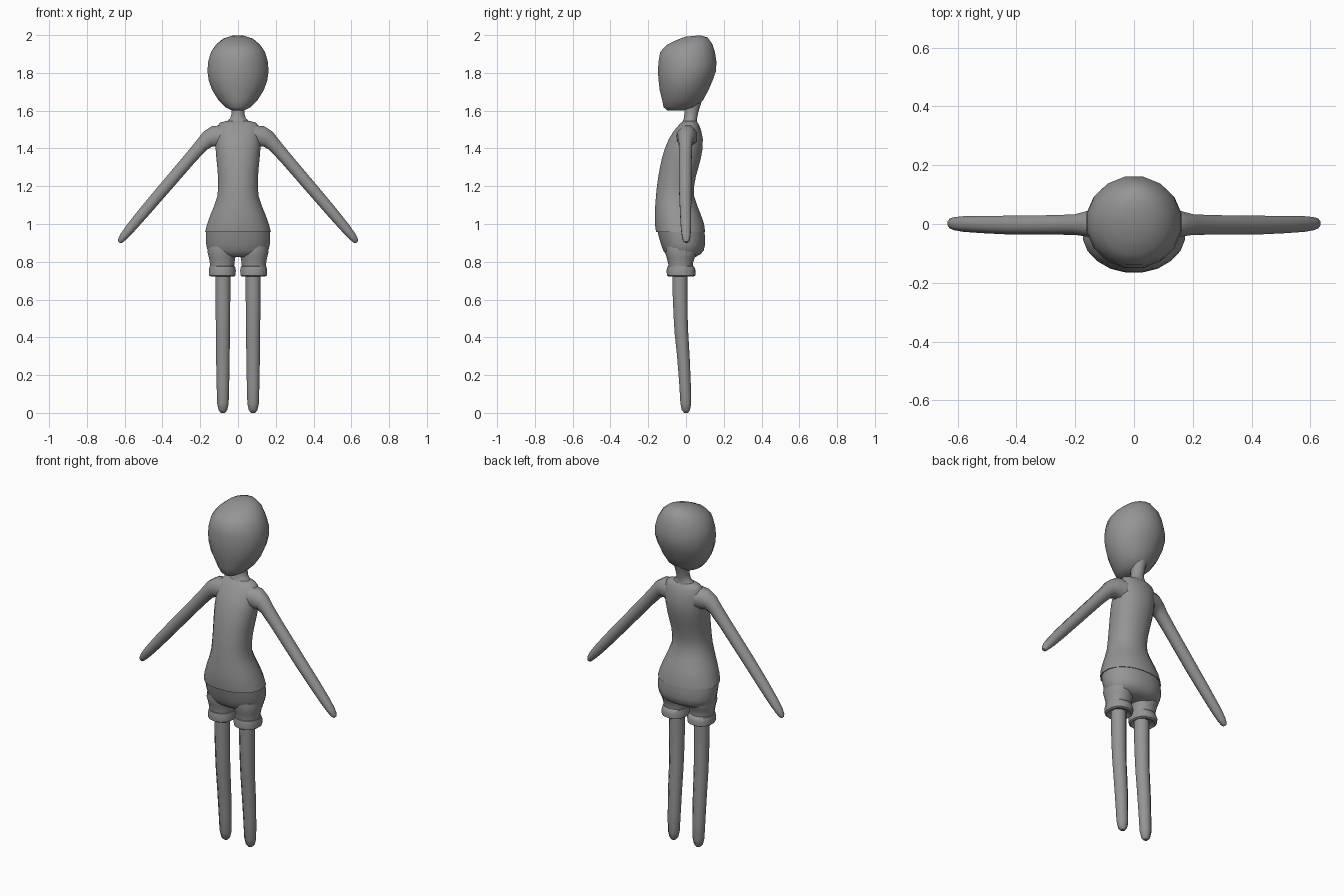
import bpy, bmesh, math
from mathutils import Vector

grey = bpy.data.materials.new("plain grey")
grey.diffuse_color = (0.3, 0.3, 0.3, 1)


def loft(name, rings, sides, power=2.0, mirror=False, angle=50):
    """Skin closed rings; each ring is (centre, half axis a, half axis b)."""
    bm = bmesh.new()
    loops = []
    for c, a, b in rings:
        loop = []
        for i in range(sides):
            t = 2 * math.pi * (i + 0.5) / sides
            ca, sb = math.cos(t), math.sin(t)
            ca = math.copysign(abs(ca) ** (2 / power), ca)
            sb = math.copysign(abs(sb) ** (2 / power), sb)
            loop.append(bm.verts.new(Vector(c) + Vector(a) * ca + Vector(b) * sb))
        loops.append(loop)
    for p, q in zip(loops, loops[1:]):
        for i in range(sides):
            j = (i + 1) % sides
            bm.faces.new((p[i], p[j], q[j], q[i]))
    bm.faces.new(loops[0])
    bm.faces.new(loops[-1])
    bmesh.ops.recalc_face_normals(bm, faces=bm.faces)
    me = bpy.data.meshes.new(name)
    bm.to_mesh(me)
    bm.free()
    me.materials.append(grey)
    ob = bpy.data.objects.new(name, me)
    bpy.context.collection.objects.link(ob)
    if mirror:
        ob.modifiers.new("mirror", 'MIRROR')
    bpy.ops.object.select_all(action='DESELECT')
    ob.select_set(True)
    bpy.context.view_layer.objects.active = ob
    bpy.ops.object.shade_smooth_by_angle(angle=math.radians(angle))
    return ob


def upright(rows, x=0.0):
    """Rows of (z, front y, back y, half width) as horizontal rings."""
    return [((x, (f + b) / 2, z), (w, 0, 0), (0, (b - f) / 2, 0))
            for z, f, b, w in rows]


# Head: tilted egg, chin forward and skull back
head = [((0, y, z + 0.0), (w, 0, 0), (0, d, s)) for z, y, w, d, s in [
    (1.602, -0.055, 0.035, 0.045, 0.0), (1.618, -0.035, 0.068, 0.085, 0.0),
    (1.655, -0.018, 0.105, 0.110, 0.0), (1.71, -0.01, 0.14, 0.132, 0.0),
    (1.76, -0.002, 0.158, 0.146, 0.0), (1.81, 0.005, 0.165, 0.157, 0.0),
    (1.86, 0.008, 0.161, 0.156, 0.0), (1.91, 0.008, 0.146, 0.148, 0.0),
    (1.95, 0.018, 0.118, 0.124, 0.003), (1.98, 0.03, 0.08, 0.086, 0.008),
    (1.995, 0.035, 0.035, 0.04, 0.004)]]
loft("head", head, 16)

# Neck
loft("neck", upright([
    (1.52, -0.03, 0.065, 0.085), (1.542, -0.02, 0.06, 0.062),
    (1.56, -0.012, 0.06, 0.042), (1.585, -0.01, 0.065, 0.035),
    (1.62, -0.01, 0.075, 0.037), (1.65, -0.01, 0.085, 0.04)]), 12)

# Sleeveless top with narrow waist and full belly
loft("top", upright([
    (0.957, -0.160, 0.103, 0.176), (1.0, -0.166, 0.097, 0.165),
    (1.05, -0.166, 0.08, 0.147), (1.1, -0.164, 0.06, 0.126),
    (1.15, -0.160, 0.043, 0.110), (1.2, -0.155, 0.044, 0.106),
    (1.25, -0.148, 0.053, 0.107), (1.3, -0.139, 0.067, 0.111),
    (1.35, -0.128, 0.08, 0.116), (1.4, -0.113, 0.089, 0.12),
    (1.45, -0.092, 0.09, 0.12), (1.49, -0.067, 0.082, 0.117),
    (1.52, -0.042, 0.072, 0.11), (1.537, -0.025, 0.062, 0.095),
    (1.545, -0.015, 0.055, 0.065)]), 20, 2.15)

# Shorts: hips, then a leg with a turned-up cuff on each side
loft("shorts_hips", upright([
    (0.825, -0.085, 0.05, 0.11), (0.84, -0.108, 0.078, 0.148),
    (0.86, -0.122, 0.095, 0.163), (0.89, -0.133, 0.102, 0.17),
    (0.93, -0.145, 0.102, 0.172), (0.97, -0.154, 0.098, 0.17)]), 20, 2.15)
loft("shorts_leg", upright([
    (0.765, -0.093, 0.036, 0.065), (0.79, -0.094, 0.036, 0.066),
    (0.82, -0.102, 0.045, 0.071), (0.85, -0.11, 0.06, 0.079),
    (0.88, -0.11, 0.06, 0.075)], 0.084), 14, 2.2, True)
loft("shorts_cuff", upright([
    (0.735, -0.08, 0.02, 0.045), (0.722, -0.092, 0.04, 0.063),
    (0.728, -0.101, 0.05, 0.072), (0.755, -0.103, 0.051, 0.073),
    (0.775, -0.098, 0.043, 0.069), (0.78, -0.085, 0.03, 0.055)],
    0.083), 14, 2.2, True)

# Legs taper to rounded ends
loft("leg", upright([
    (0.0, -0.01, 0.012, 0.012), (0.015, -0.024, 0.023, 0.025),
    (0.05, -0.032, 0.03, 0.033), (0.15, -0.038, 0.028, 0.036),
    (0.3, -0.05, 0.022, 0.039), (0.42, -0.063, 0.015, 0.04),
    (0.5, -0.068, 0.012, 0.041), (0.65, -0.075, 0.011, 0.043),
    (0.78, -0.077, 0.012, 0.043)], 0.08), 8, 2.0, True)

# Arms slope down and out to rounded tips: x, z, tilt, thickness, depth
arm = []
for x, z, deg, t, d, y in [
        (0.08, 1.462, 5, 0.066, 0.06, 0.005), (0.125, 1.462, 15, 0.062, 0.055, 0.004),
        (0.158, 1.45, 34, 0.050, 0.045, 0.0), (0.19, 1.42, 47, 0.040, 0.038, -0.002),
        (0.25, 1.352, 49, 0.036, 0.036, -0.003), (0.4, 1.177, 49, 0.034, 0.035, -0.004),
        (0.5, 1.06, 49, 0.032, 0.032, -0.002), (0.57, 0.977, 49, 0.028, 0.029, 0.0),
        (0.605, 0.935, 49, 0.023, 0.024, 0.001), (0.622, 0.912, 49, 0.017, 0.018, 0.002),
        (0.629, 0.903, 49, 0.008, 0.009, 0.002)]:
    r = math.radians(deg)
    arm.append(((x, y, z), (t * math.sin(r), 0, t * math.cos(r)), (0, d, 0)))
loft("arm", arm, 8, 2.0, True)
